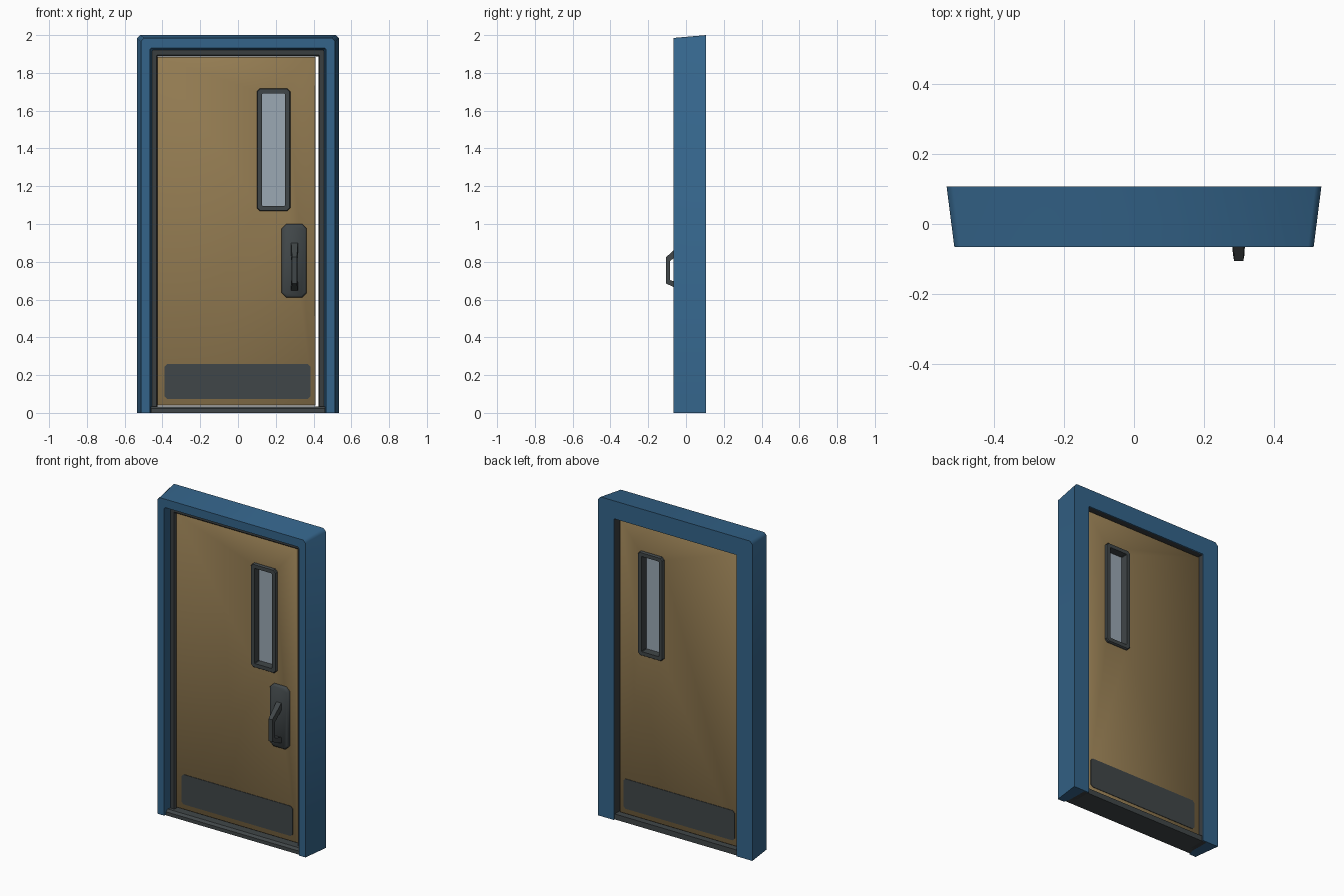
import bpy, bmesh, math

if "Cube" in bpy.data.objects:
    bpy.data.objects.remove(bpy.data.objects["Cube"])


def mat(name, r, g, b):
    lin = lambda c: ((c / 255 + 0.055) / 1.055) ** 2.4
    m = bpy.data.materials.new(name)
    m.diffuse_color = (lin(r), lin(g), lin(b), 1)
    m.use_nodes = True
    m.node_tree.nodes["Principled BSDF"].inputs["Base Color"].default_value = m.diffuse_color
    return m


BLUE = mat("frame blue", 52, 100, 138)
TAN = mat("door tan", 148, 124, 82)
METAL = mat("dark grey metal", 64, 70, 72)
LINER = mat("dark liner", 58, 62, 64)
GLASS = mat("glass grey blue", 155, 168, 180)


def loft(name, rings, material, ring_closed=True, loop=False):
    """Join rings of equal point count; cap the ends, or loop last to first."""
    bm = bmesh.new()
    vs = [[bm.verts.new(p) for p in r] for r in rings]
    n, k = len(vs[0]), len(vs)
    for i in range(k if loop else k - 1):
        a, b = vs[i], vs[(i + 1) % k]
        for j in range(n if ring_closed else n - 1):
            q = (j + 1) % n
            bm.faces.new((a[j], a[q], b[q], b[j]))
    if not loop:
        bm.faces.new(vs[0])
        bm.faces.new(vs[-1])
    elif not ring_closed:
        bm.faces.new([r[0] for r in vs])
        bm.faces.new([r[-1] for r in vs])
    bmesh.ops.recalc_face_normals(bm, faces=bm.faces)
    me = bpy.data.meshes.new(name)
    bm.to_mesh(me)
    bm.free()
    me.materials.append(material)
    ob = bpy.data.objects.new(name, me)
    bpy.context.collection.objects.link(ob)
    return ob


def smooth(ob):
    bpy.ops.object.select_all(action='DESELECT')
    ob.select_set(True)
    bpy.context.view_layer.objects.active = ob
    bpy.ops.object.shade_smooth_by_angle(angle=math.radians(50))


def arch(w, t, y, c):
    """Door-shaped open path with chamfered top corners."""
    return [(-w, y, 0), (-w, y, t - c), (-w + c, y, t),
            (w - c, y, t), (w, y, t - c), (w, y, 0)]


def rect(x0, x1, z0, z1, y, i=0):
    x0, x1, z0, z1 = x0 + i, x1 - i, z0 + i, z1 - i
    return [(x0, y, z0), (x1, y, z0), (x1, y, z1), (x0, y, z1)]


def octa(x0, x1, z0, z1, y, c, i=0):
    """Rectangle with cut corners, inset by i."""
    x0, x1, z0, z1 = x0 + i, x1 - i, z0 + i, z1 - i
    return [(x0 + c, y, z0), (x1 - c, y, z0), (x1, y, z0 + c), (x1, y, z1 - c),
            (x1 - c, y, z1), (x0 + c, y, z1), (x0, y, z1 - c), (x0, y, z0 + c)]


# Outer blue frame, tapered toward the front
smooth(loft("door_frame", [
    arch(0.535, 2.0, 0.107, 0.018), arch(0.513, 1.985, -0.065, 0.016),
    arch(0.467, 1.932, -0.065, 0.008), arch(0.455, 1.92, -0.02, 0.006),
    arch(0.455, 1.92, 0.1, 0.006), arch(0.426, 1.888, 0.1, 0.002),
    arch(0.426, 1.888, 0.107, 0.002)], BLUE, ring_closed=False, loop=True))

# Dark stepped liner inside the frame
loft("frame_liner", [
    arch(0.456, 1.921, -0.02, 0.006), arch(0.431, 1.895, -0.02, 0.003),
    arch(0.426, 1.888, -0.012, 0.002), arch(0.426, 1.888, 0.1, 0.002),
    arch(0.456, 1.921, 0.1, 0.006)], LINER, ring_closed=False, loop=True)

# Threshold with a sloped front edge
sill = [(-0.055, 0), (-0.055, 0.022), (-0.04, 0.034), (0.098, 0.034), (0.098, 0)]
loft("threshold", [[(x, y, z) for y, z in sill] for x in (-0.46, 0.46)], METAL)

# Door leaf with a window opening
F, B = -0.003, 0.071
D = (-0.428, 0.41, 0.039, 1.885)
H = (0.112, 0.262, 1.082, 1.700)
smooth(loft("door_leaf", [
    rect(*D, F + 0.004), rect(*D, F, 0.004), rect(*H, F), rect(*H, B),
    rect(*D, B, 0.004), rect(*D, B - 0.004)], TAN, loop=True))

# Window surround passing through the door, and its glass
W, G = (0.1, 0.277, 1.068, 1.718), (0.127, 0.248, 1.095, 1.691)
loft("window_surround", [
    octa(*W, F, 0.016), octa(*W, F - 0.01, 0.016),
    octa(*W, F - 0.016, 0.014, 0.004), octa(*G, F - 0.016, 0.003),
    octa(*G, B + 0.016, 0.003), octa(*W, B + 0.016, 0.014, 0.004),
    octa(*W, B + 0.01, 0.016), octa(*W, B, 0.016)], METAL, loop=True)
loft("window_glass", [rect(*G, 0.029, -0.004), rect(*G, 0.039, -0.004)], GLASS)

# Kick plates on both sides
K = (-0.388, 0.383, 0.073, 0.26)
for side, y0, y1 in (("front", F + 0.002, F - 0.003), ("back", B - 0.002, B + 0.003)):
    loft("kick_plate_" + side, [octa(*K, y0, 0.014), octa(*K, y1, 0.014)], METAL)

# Handle back plate
P = (0.231, 0.363, 0.611, 1.0)
smooth(loft("handle_plate", [octa(*P, F + 0.002, 0.024), octa(*P, F - 0.012, 0.024),
                             octa(*P, F - 0.02, 0.021, 0.008)], METAL))

# Pull handle: sections of (outer y, z, half width, inner y, z, half width)
cx = 0.299
pull = [(-0.012, 0.908, 0.018, -0.012, 0.862, 0.018),
        (-0.106, 0.824, 0.013, -0.084, 0.804, 0.017),
        (-0.106, 0.685, 0.013, -0.084, 0.703, 0.017),
        (-0.012, 0.642, 0.018, -0.012, 0.680, 0.018)]
loft("pull_handle", [[(cx - a, yo, zo), (cx + a, yo, zo), (cx + b, yi, zi), (cx - b, yi, zi)]
                     for yo, zo, a, yi, zi, b in pull], METAL)
